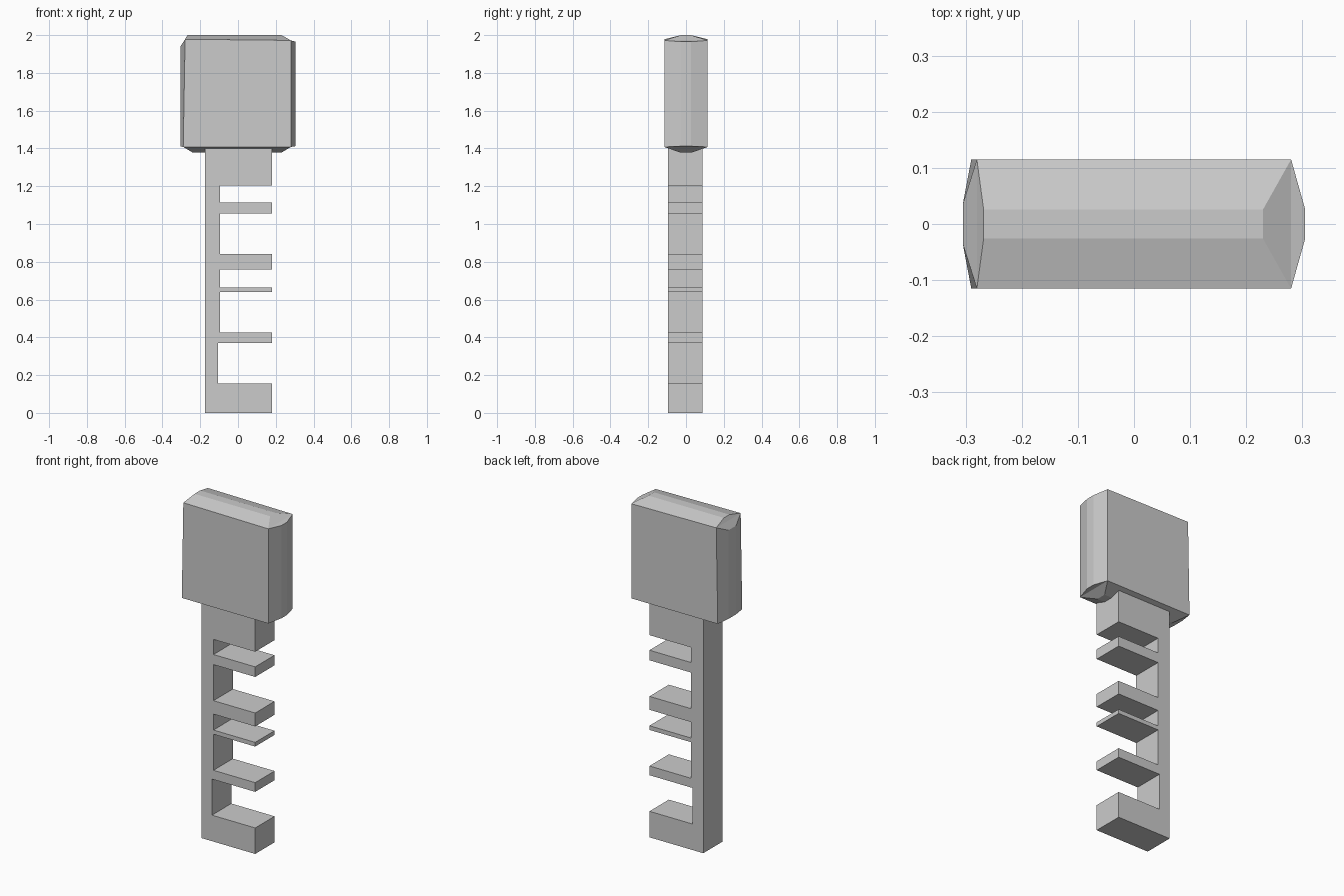
import bpy
import bmesh
from mathutils import Vector

cube = bpy.data.objects.get("Cube")
if cube:
    bpy.data.objects.remove(cube, do_unlink=True)

grey = bpy.data.materials.new("plain grey")
grey.use_nodes = True
COLOUR = (0.6, 0.6, 0.6, 1)
grey.diffuse_color = COLOUR
grey.node_tree.nodes["Principled BSDF"].inputs["Base Color"].default_value = COLOUR


def add_object(name, bm):
    bmesh.ops.recalc_face_normals(bm, faces=bm.faces)
    mesh = bpy.data.meshes.new(name)
    bm.to_mesh(mesh)
    bm.free()
    mesh.materials.append(grey)
    obj = bpy.data.objects.new(name, mesh)
    bpy.context.collection.objects.link(obj)
    return obj


# Toothed shaft: comb outline extruded through its thickness
LEFT, RIGHT, FRONT, BACK, TOP = -0.175, 0.18, -0.095, 0.087, 1.41
notches = [(0.155, 0.37, -0.105), (0.425, 0.64, -0.095), (0.665, 0.76, -0.095),
           (0.84, 1.055, -0.095), (1.115, 1.205, -0.095)]
outline = [(LEFT, 0), (RIGHT, 0)]
for low, high, depth in notches:
    outline += [(RIGHT, low), (depth, low), (depth, high), (RIGHT, high)]
outline += [(RIGHT, TOP), (LEFT, TOP)]

bm = bmesh.new()
face = bm.faces.new([bm.verts.new((x, FRONT, z)) for x, z in outline])
side = bmesh.ops.extrude_face_region(bm, geom=[face])
moved = [v for v in side["geom"] if isinstance(v, bmesh.types.BMVert)]
bmesh.ops.translate(bm, verts=moved, vec=(0, BACK - FRONT, 0))
add_object("toothed_shaft", bm)

# Head: flat front and back, with a shallow hipped cap on each narrow side
HALF = 0.115
corners = [(-0.28, 1.978), (0.28, 1.972), (0.28, 1.408), (-0.29, 1.408)]
# Each cap: ridge start, ridge end, half width of its flat strip
caps = [((-0.268, 2.0), (0.23, 2.0), 0.026),
        ((0.305, 1.965), (0.305, 1.412), 0.026),
        ((0.23, 1.378), (-0.24, 1.378), 0.03),
        ((-0.305, 1.412), (-0.305, 1.94), 0.036)]

bm = bmesh.new()
front = [bm.verts.new((x, -HALF, z)) for x, z in corners]
back = [bm.verts.new((x, HALF, z)) for x, z in corners]
bm.faces.new(front)
bm.faces.new(back)
for i, (start, end, strip) in enumerate(caps):
    j = (i + 1) % len(corners)
    base = [front[i], front[j], back[j], back[i]]
    ridge = [bm.verts.new((p[0], y, p[1])) for p, y in
             ((start, -strip), (end, -strip), (end, strip), (start, strip))]
    bm.faces.new(ridge)
    for k in range(4):
        n = (k + 1) % 4
        bm.faces.new((base[k], base[n], ridge[n], ridge[k]))
add_object("head", bm)
